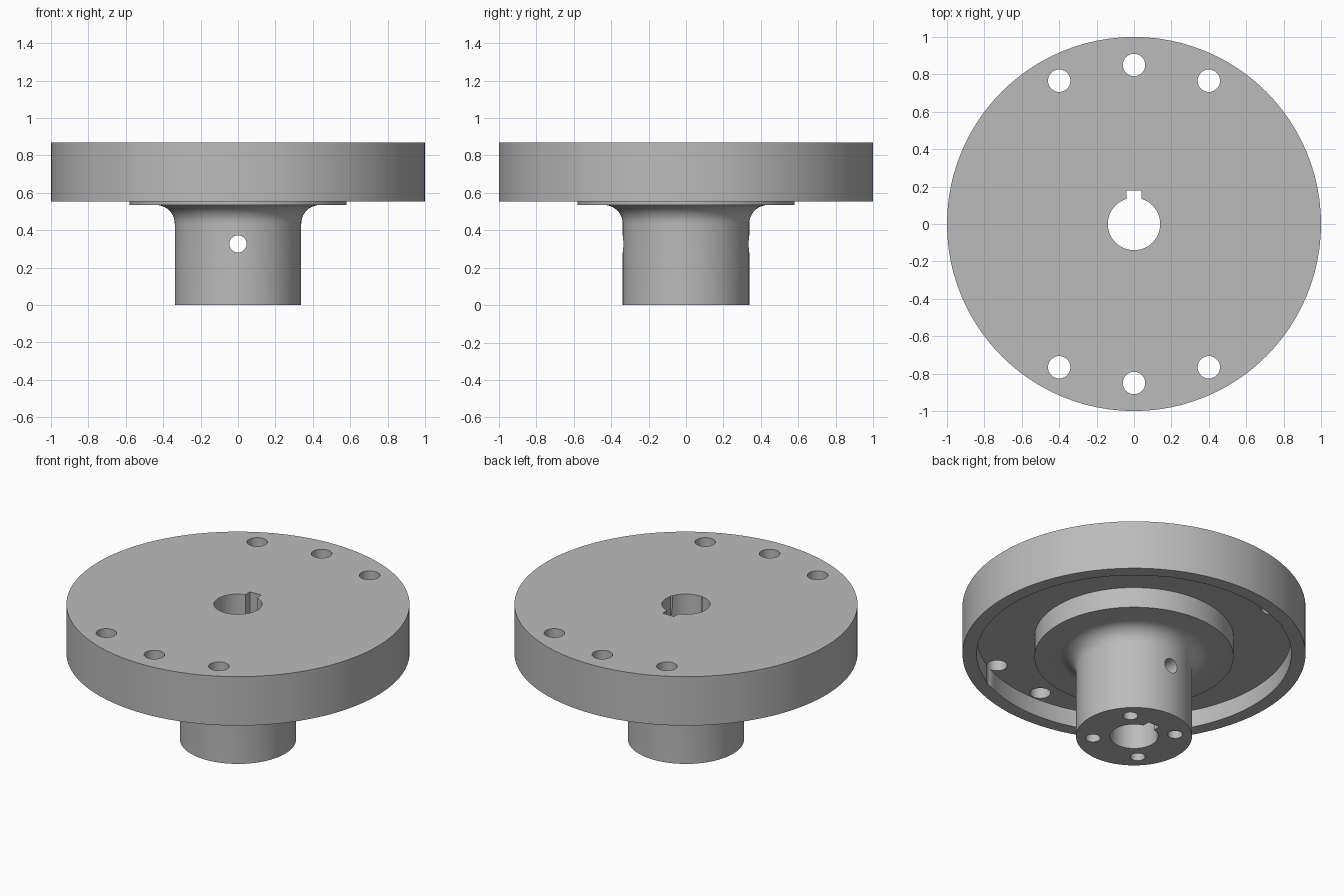
import bpy, bmesh
from math import pi, sin, cos

if "Cube" in bpy.data.objects:
    bpy.data.objects.remove(bpy.data.objects["Cube"])

TOP, RIM_Z, FLOOR_Z, BOSS_Z = 0.87, 0.555, 0.667, 0.535
HUB_R, FILLET = 0.338, 0.1

steel = bpy.data.materials.new("plain grey steel")
steel.use_nodes = True
GREY = (0.5, 0.5, 0.5, 1)
steel.diffuse_color = GREY
steel.node_tree.nodes["Principled BSDF"].inputs["Base Color"].default_value = GREY


def add_object(name, bm):
    mesh = bpy.data.meshes.new(name)
    bmesh.ops.recalc_face_normals(bm, faces=bm.faces)
    bm.to_mesh(mesh)
    bm.free()
    mesh.materials.append(steel)
    obj = bpy.data.objects.new(name, mesh)
    bpy.context.collection.objects.link(obj)
    return obj


def lathe(name, profile, steps=96):
    bm = bmesh.new()
    verts = [bm.verts.new((r, 0, z)) for r, z in profile]
    edges = [bm.edges.new(pair) for pair in zip(verts, verts[1:])]
    bmesh.ops.spin(bm, geom=verts + edges, cent=(0, 0, 0), axis=(0, 0, 1),
                   angle=2 * pi, steps=steps)
    bmesh.ops.remove_doubles(bm, verts=bm.verts, dist=1e-5)
    return add_object(name, bm)


def cut(target, cutter):
    mod = target.modifiers.new(cutter.name, "BOOLEAN")
    mod.operation, mod.solver, mod.object = "DIFFERENCE", "EXACT", cutter
    bpy.context.view_layer.objects.active = target
    bpy.ops.object.modifier_apply(modifier=mod.name)
    bpy.data.objects.remove(cutter)


def drill(target, radius, x, y, z0, z1, sides=40):
    bm = bmesh.new()
    bmesh.ops.create_cone(bm, cap_ends=True, segments=sides, radius1=radius,
                          radius2=radius, depth=z1 - z0)
    obj = add_object("drill", bm)
    obj.location = (x, y, (z0 + z1) / 2)
    cut(target, obj)


# Flanged hub: cylinder, fillet, raised boss, recess and outer rim
fillet = [(HUB_R + FILLET * (1 - cos(a)), BOSS_Z - FILLET * (1 - sin(a)))
          for a in (pi / 2 * i / 10 for i in range(11))]
hub = lathe("flanged_hub", [(0, 0), (HUB_R, 0)] + fillet + [
    (0.58, BOSS_Z), (0.58, FLOOR_Z), (0.917, FLOOR_Z), (0.917, RIM_Z),
    (1, RIM_Z), (1, TOP), (0, TOP)])

# Central bore and its keyway
drill(hub, 0.14, 0, 0, -0.1, 1, 64)
bm = bmesh.new()
bmesh.ops.create_cube(bm, size=1)
key = add_object("keyway", bm)
key.scale = (0.08, 0.18, 1.2)
key.location = (0, 0.09, 0.45)
cut(hub, key)

# Two rows of three holes through the flange
for side in (-1, 1):
    for x, y in ((-0.4, 0.766), (0, 0.85), (0.4, 0.766)):
        drill(hub, 0.06, x, side * y, 0.5, 1)

# Four blind holes in the end of the hub
for i in range(4):
    a = pi / 4 + i * pi / 2
    drill(hub, 0.043, 0.24 * cos(a), 0.24 * sin(a), -0.1, 0.25)

# Cross hole, front to back
bm = bmesh.new()
bmesh.ops.create_cone(bm, cap_ends=True, segments=40, radius1=0.046,
                      radius2=0.046, depth=1)
pin = add_object("cross_hole", bm)
pin.rotation_euler.x = pi / 2
pin.location.z = 0.327
cut(hub, pin)

# Smooth round walls with crisp edges
bpy.ops.object.select_all(action="DESELECT")
hub.select_set(True)
bpy.context.view_layer.objects.active = hub
bpy.ops.object.shade_smooth_by_angle(angle=pi / 6)
